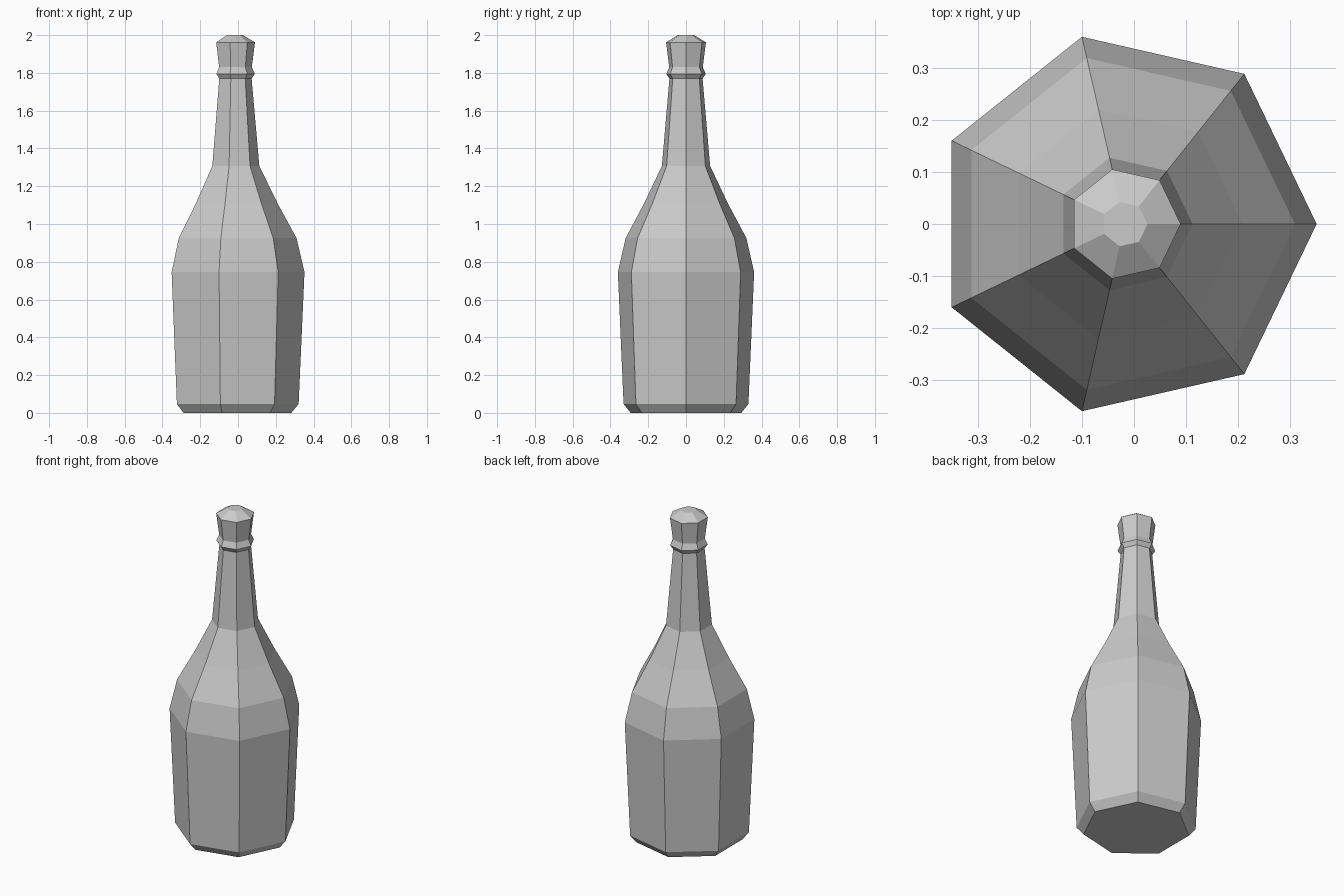
import bpy
import bmesh
from math import cos, sin, tau

cube = bpy.data.objects.get("Cube")
if cube:
    bpy.data.objects.remove(cube, do_unlink=True)

SIDES = 7
CENTRE_X = -0.018  # a seven-sided outline is centred by its bounds

# Pale grey finish
grey = bpy.data.materials.new("pale_grey")
grey.use_nodes = True
colour = (0.6, 0.6, 0.6, 1)
grey.diffuse_color = colour
grey.node_tree.nodes["Principled BSDF"].inputs["Base Color"].default_value = colour


def lathe(name, profile):
    """Turn a (radius, height) profile into a closed, faceted solid."""
    bm = bmesh.new()
    rings = []
    for radius, z in profile:
        rings.append([bm.verts.new((CENTRE_X + radius * cos(tau * i / SIDES),
                                    radius * sin(tau * i / SIDES), z))
                      for i in range(SIDES)])
    for low, high in zip(rings, rings[1:]):
        for i in range(SIDES):
            j = (i + 1) % SIDES
            bm.faces.new((low[i], low[j], high[j], high[i]))
    bm.faces.new(rings[0][::-1])
    bm.faces.new(rings[-1])
    mesh = bpy.data.meshes.new(name)
    bm.to_mesh(mesh)
    bm.free()
    mesh.materials.append(grey)
    obj = bpy.data.objects.new(name, mesh)
    bpy.context.collection.objects.link(obj)
    return obj


# Chamfered base, body, shoulder, neck, collar and lip in one shell
base = [(0.30, 0), (0.339, 0.047)]
body = [(0.37, 0.745), (0.328, 0.925)]
shoulder = [(0.227, 1.11), (0.131, 1.307)]
neck = [(0.09, 1.77)]
collar = [(0.107, 1.795), (0.091, 1.83)]
lip = [(0.108, 1.962), (0.044, 2.0)]
lathe("bottle", base + body + shoulder + neck + collar + lip)
